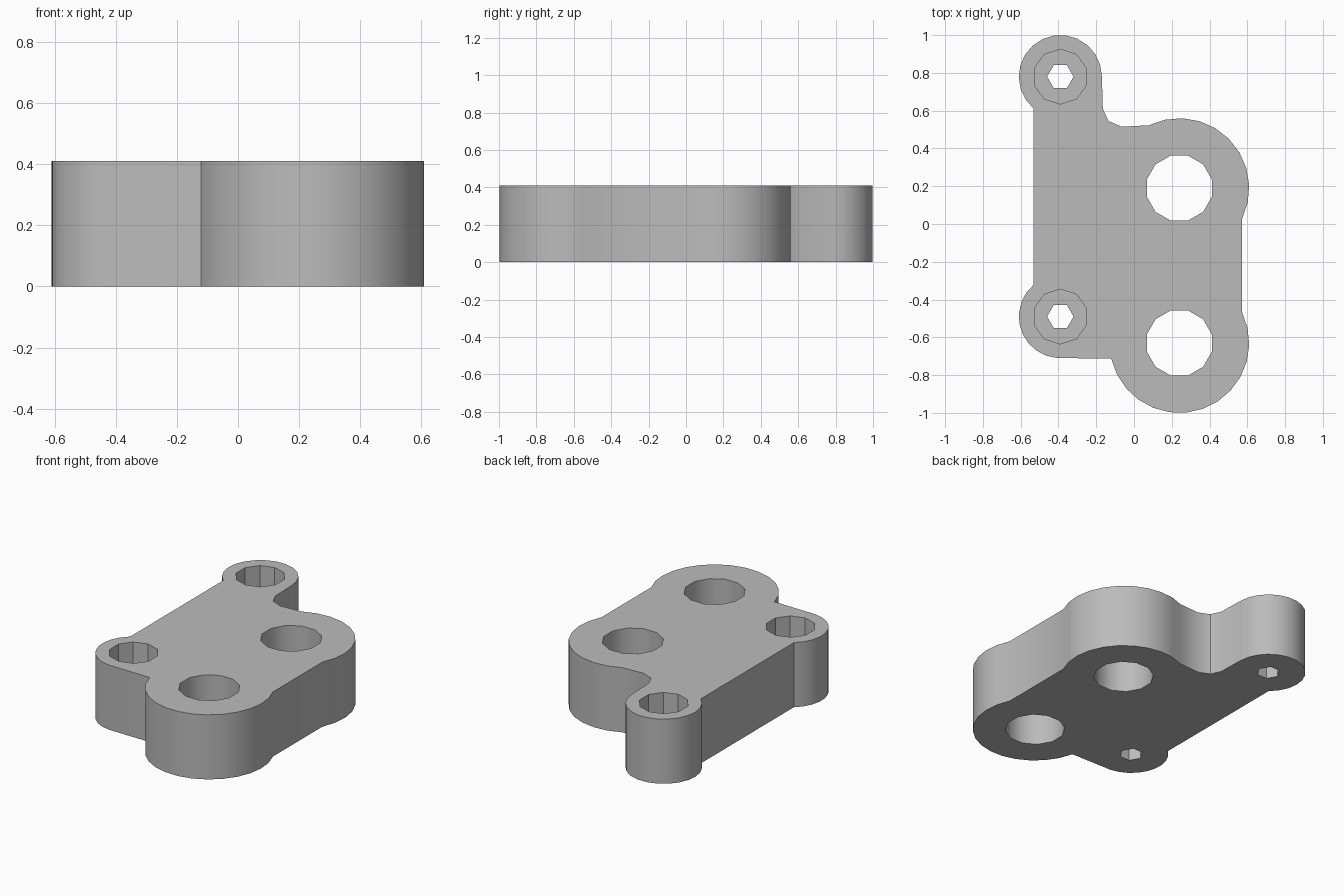
import bpy, bmesh
from math import cos, sin, radians

if "Cube" in bpy.data.objects:
    bpy.data.objects.remove(bpy.data.objects["Cube"])

HEIGHT = 0.41
FLOOR = 0.15            # bottom of the screw head recesses
SCREWS = [(-0.39, 0.78), (-0.39, -0.49)]
RODS = [(0.24, 0.19), (0.24, -0.63)]

grey = bpy.data.materials.new("plain grey")
grey.use_nodes = True
colour = (0.5, 0.5, 0.5, 1)
grey.diffuse_color = colour
grey.node_tree.nodes["Principled BSDF"].inputs["Base Color"].default_value = colour


def arc(centre, radius, start, end, steps):
    angles = [radians(start + (end - start) * i / steps) for i in range(steps + 1)]
    return [(centre[0] + radius * cos(a), centre[1] + radius * sin(a)) for a in angles]


def cutter(centre, radius, sides, turn, bottom):
    bpy.ops.mesh.primitive_cylinder_add(
        vertices=sides, radius=radius, depth=1, rotation=(0, 0, radians(turn)),
        location=(centre[0], centre[1], bottom + 0.5))
    tool = bpy.context.object
    tool.name = "hole_cutter"
    tool.hide_render = True
    return tool


# Outline, clockwise: screw lug, fillet, rod boss, rod boss, screw lug
outline = arc(SCREWS[0], 0.22, 230, 0, 14)
outline += [(-0.165, 0.61), (-0.135, 0.545), (-0.065, 0.515)]
outline += arc(RODS[0], 0.37, 116, -26, 10)
outline += arc(RODS[1], 0.37, 26, -167, 14)
outline += arc(SCREWS[1], 0.22, -95, -230, 9)

# Plate
bm = bmesh.new()
face = bm.faces.new([bm.verts.new((x, y, 0)) for x, y in outline])
top = bmesh.ops.extrude_face_region(bm, geom=[face])["geom"]
for v in top:
    if isinstance(v, bmesh.types.BMVert):
        v.co.z = HEIGHT
bmesh.ops.recalc_face_normals(bm, faces=bm.faces)
mesh = bpy.data.meshes.new("mounting_plate")
bm.to_mesh(mesh)
bm.free()
mesh.materials.append(grey)
plate = bpy.data.objects.new("mounting_plate", mesh)
bpy.context.collection.objects.link(plate)

# Rod holes, screw recesses and screw holes
tools = [cutter(c, 0.178, 12, 15, -0.2) for c in RODS]
for c in SCREWS:
    tools += [cutter(c, 0.145, 10, 0, FLOOR), cutter(c, 0.07, 6, 30, -0.2)]

bpy.ops.object.select_all(action="DESELECT")
plate.select_set(True)
bpy.context.view_layer.objects.active = plate
for tool in tools:
    cut = plate.modifiers.new("hole", "BOOLEAN")
    cut.operation = "DIFFERENCE"
    cut.solver = "EXACT"
    cut.object = tool
    bpy.ops.object.modifier_apply(modifier=cut.name)
    bpy.data.objects.remove(tool)

bpy.ops.object.shade_smooth_by_angle(angle=radians(32))
